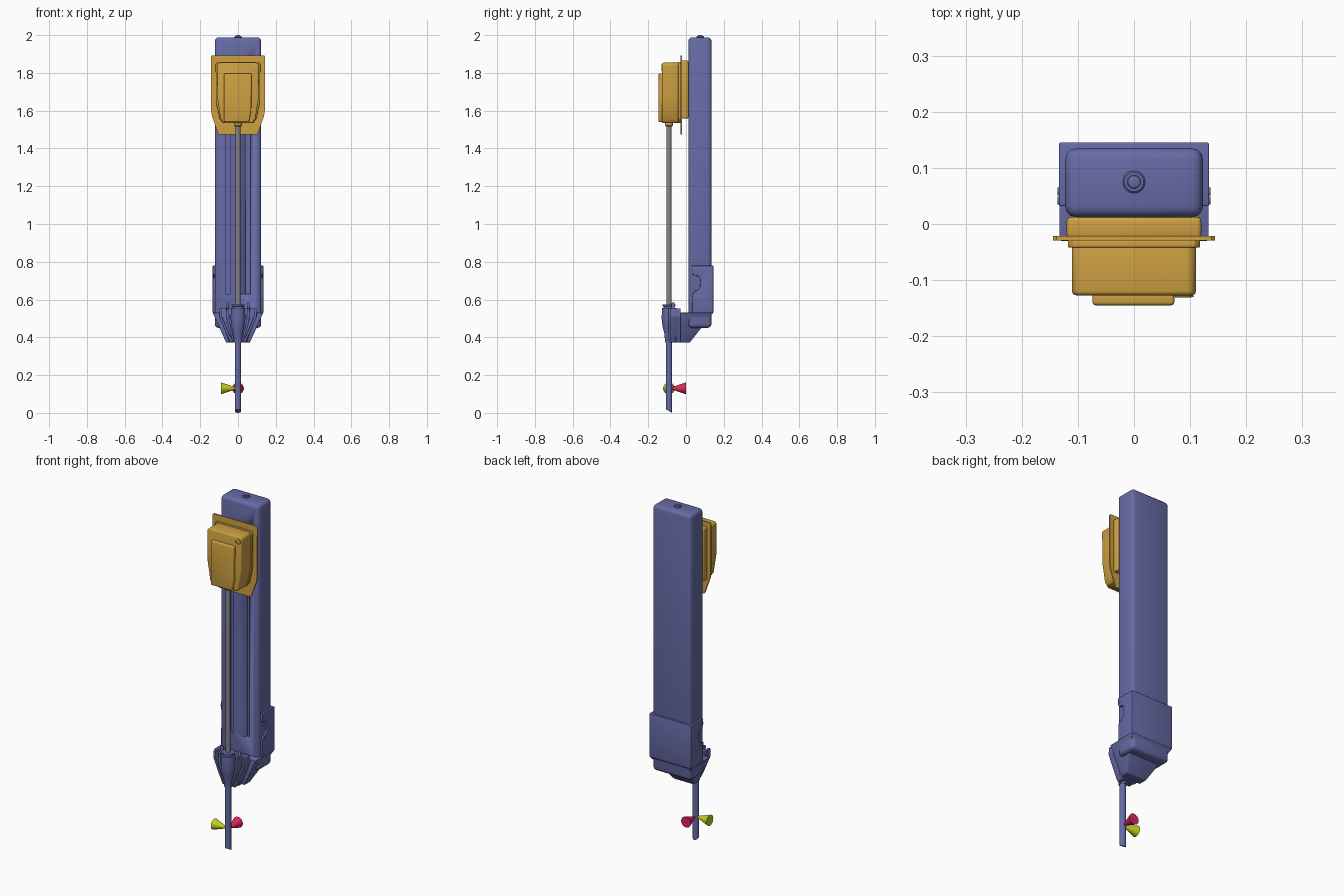
import bpy, bmesh, math
from mathutils import Matrix, Vector

if "Cube" in bpy.data.objects:
    bpy.data.objects.remove(bpy.data.objects["Cube"])


def material(name, rgb):
    m = bpy.data.materials.new(name)
    m.diffuse_color = (*rgb, 1)
    m.use_nodes = True
    m.node_tree.nodes["Principled BSDF"].inputs["Base Color"].default_value = m.diffuse_color
    return m


BLUE = material("slate_blue", (0.135, 0.147, 0.38))
GOLD = material("ochre_gold", (0.62, 0.355, 0.055))
GREY = material("steel_grey", (0.24, 0.24, 0.26))
LIME = material("lime_yellow", (0.54, 0.63, 0.012))
RED = material("crimson", (0.74, 0.018, 0.11))


def finish(bm, name, mat, bevel=0.0, seg=3, angle=35):
    bmesh.ops.recalc_face_normals(bm, faces=bm.faces)
    if bevel:
        edges = [e for e in bm.edges if e.calc_face_angle(0) > math.radians(25)]
        bmesh.ops.bevel(bm, geom=edges, offset=bevel, segments=seg,
                        profile=0.5, affect='EDGES', clamp_overlap=True)
    me = bpy.data.meshes.new(name)
    bm.to_mesh(me)
    bm.free()
    me.materials.append(mat)
    ob = bpy.data.objects.new(name, me)
    bpy.context.collection.objects.link(ob)
    bpy.ops.object.select_all(action='DESELECT')
    ob.select_set(True)
    bpy.context.view_layer.objects.active = ob
    bpy.ops.object.shade_smooth_by_angle(angle=math.radians(angle))
    return ob


def loft(name, a, b, mat, bevel=0.0):
    """Solid between two matching rings of points."""
    bm = bmesh.new()
    va, vb = [bm.verts.new(p) for p in a], [bm.verts.new(p) for p in b]
    n = len(va)
    bm.faces.new(va)
    bm.faces.new(vb[::-1])
    for i in range(n):
        j = (i + 1) % n
        bm.faces.new((va[i], vb[i], vb[j], va[j]))
    return finish(bm, name, mat, bevel)


def prism_y(name, pts, y0, y1, mat, bevel=0.0):
    return loft(name, [(x, y0, z) for x, z in pts], [(x, y1, z) for x, z in pts], mat, bevel)


def prism_x(name, pts, x0, x1, mat, bevel=0.0):
    return loft(name, [(x0, y, z) for y, z in pts], [(x1, y, z) for y, z in pts], mat, bevel)


def box(name, x0, x1, y0, y1, z0, z1, mat, bevel=0.0):
    return prism_y(name, [(x0, z0), (x1, z0), (x1, z1), (x0, z1)], y0, y1, mat, bevel)


def mirrored(half):
    return half + [(-x, z) for x, z in reversed(half)]


def lathe(name, prof, origin, mat, axis=(0, 0, 1), n=32):
    """Turned solid from (radius, height) pairs along an axis."""
    bm = bmesh.new()
    rot = Vector((0, 0, 1)).rotation_difference(Vector(axis)).to_matrix().to_4x4()
    rings = [[bm.verts.new((r * math.cos(2 * math.pi * i / n),
                            r * math.sin(2 * math.pi * i / n), h)) for i in range(n)]
             for r, h in prof]
    for p, q in zip(rings, rings[1:]):
        for i in range(n):
            j = (i + 1) % n
            bm.faces.new((p[i], p[j], q[j], q[i]))
    bm.faces.new(rings[0][::-1])
    bm.faces.new(rings[-1])
    bm.transform(Matrix.Translation(origin) @ rot)
    return finish(bm, name, mat)


# Tall column with two guide slots cut into its front
column = box("column", -0.123, 0.123, 0.012, 0.135, 0.45, 1.988, BLUE, 0.02)
for s in (-1, 1):
    cutter = box("slot_cutter", s * 0.053 - 0.013, s * 0.053 + 0.013, -0.05, 0.03, 0.63, 1.85, BLUE)
    cutter.hide_render = True
    mod = column.modifiers.new("slot", 'BOOLEAN')
    mod.operation, mod.solver, mod.object = 'DIFFERENCE', 'EXACT', cutter
    bpy.context.view_layer.objects.active = column
    bpy.ops.object.modifier_apply(modifier=mod.name)
    bpy.data.objects.remove(cutter)
lathe("top_knob", [(0.02, 1.98), (0.02, 1.991), (0.017, 1.994), (0.012, 1.994),
                   (0.011, 1.998), (0.006, 2.0)], (0, 0.075, 0), BLUE)

# Sleeve around the column foot, with a notch in each cheek
prism_x("base_sleeve", [(0.145, 0.53), (0.145, 0.78), (0.032, 0.78), (0.032, 0.738),
                        (0.04, 0.728), (0.062, 0.725), (0.074, 0.715), (0.076, 0.69),
                        (0.074, 0.664), (0.062, 0.65), (0.042, 0.642), (0.034, 0.625),
                        (0.032, 0.53)], -0.134, 0.134, BLUE, 0.003)
for s in (-1, 1):
    for y, z in ((0.042, 0.757), (0.058, 0.632)):
        lathe("cheek_screw", [(0.007, -0.01), (0.007, 0.003)], (s * 0.133, y, z), BLUE, (s, 0, 0), 16)

# Tapering chin below the sleeve
loft("base_chin",
     [(-0.134, -0.03, 0.531), (0.134, -0.03, 0.531), (0.134, 0.145, 0.531), (-0.134, 0.145, 0.531)],
     [(-0.063, -0.03, 0.373), (0.063, -0.03, 0.373), (0.063, 0.02, 0.373), (-0.063, 0.02, 0.373)],
     BLUE, 0.003)

# Tube holder: back plate, outer wings, inner ribs, pegs and turned clamp
prism_y("holder_plate", mirrored([(0.095, 0.553), (0.098, 0.51), (0.062, 0.42), (0.045, 0.373)]),
        -0.055, -0.028, BLUE, 0.003)
for s in (-1, 1):
    wing = [(0.084, 0.553), (0.098, 0.553), (0.1, 0.51), (0.062, 0.42), (0.04, 0.373),
            (0.02, 0.373), (0.048, 0.42), (0.084, 0.51)]
    prism_y("holder_wing", [(s * x, z) for x, z in wing], -0.085, -0.05, BLUE, 0.003)
    rib = [(0.048, 0.555), (0.062, 0.555), (0.06, 0.49), (0.03, 0.38), (0.018, 0.38), (0.045, 0.49)]
    prism_y("holder_rib", [(s * x, z) for x, z in rib], -0.095, -0.05, BLUE, 0.003)
    lathe("holder_peg", [(0.008, 0.54), (0.008, 0.58), (0.005, 0.585)], (s * 0.056, -0.068, 0), BLUE, n=16)
lathe("tube_clamp", [(0.021, 0.372), (0.024, 0.42), (0.034, 0.455), (0.039, 0.5), (0.037, 0.555),
                     (0.029, 0.556), (0.029, 0.564), (0.034, 0.565), (0.034, 0.573), (0.018, 0.574)],
      (0, -0.09, 0), BLUE)

# Lower tube with a slanted tip
tube = lathe("lower_tube", [(0.017, 0.0), (0.017, 0.4)], (0, -0.09, 0), BLUE)
for v in tube.data.vertices:
    if v.co.z < 0.1:
        v.co.z = (-0.073 - v.co.y) * 0.55

# Direction cones at the pivot point
lathe("side_cone", [(0.001, 0.0), (0.031, 0.09)], (0, -0.09, 0.13), LIME, (-1, 0, 0))
lathe("rear_cone", [(0.001, 0.0), (0.031, 0.09)], (0, -0.09, 0.13), RED, (0, 1, 0))

# Long instrument shaft
lathe("shaft", [(0.013, 0.45), (0.013, 1.56)], (0, -0.09, 0), GREY)
lathe("shaft_collar", [(0.016, 1.515), (0.021, 1.522), (0.021, 1.55)], (0, -0.09, 0), GOLD)

# Sliding carriage: rear block, flange plate, housing, front panel, button
box("carriage_block", -0.12, 0.12, -0.026, 0.0125, 1.558, 1.865, GOLD, 0.008)
prism_y("carriage_plate", mirrored([(0.138, 1.892), (0.144, 1.886), (0.142, 1.6), (0.138, 1.572),
                                    (0.105, 1.478), (0.1, 1.473)]), -0.029, -0.021, GOLD)
prism_y("housing_lip", mirrored([(0.108, 1.858), (0.118, 1.846), (0.117, 1.65), (0.098, 1.558),
                                 (0.08, 1.535)]), -0.042, -0.028, GOLD, 0.003)
prism_y("housing", mirrored([(0.1, 1.854), (0.111, 1.843), (0.109, 1.66), (0.092, 1.555),
                             (0.078, 1.534)]), -0.127, -0.03, GOLD, 0.009)
prism_y("front_panel", [(-0.074, 1.797), (0.072, 1.797), (0.07, 1.6), (0.058, 1.54), (-0.074, 1.54)],
        -0.145, -0.12, GOLD, 0.006)
lathe("housing_button", [(0.018, 0.0), (0.018, 0.004), (0.012, 0.005), (0.012, 0.003)],
      (0.088, -0.126, 1.828), GOLD, (0, -1, 0), 24)
